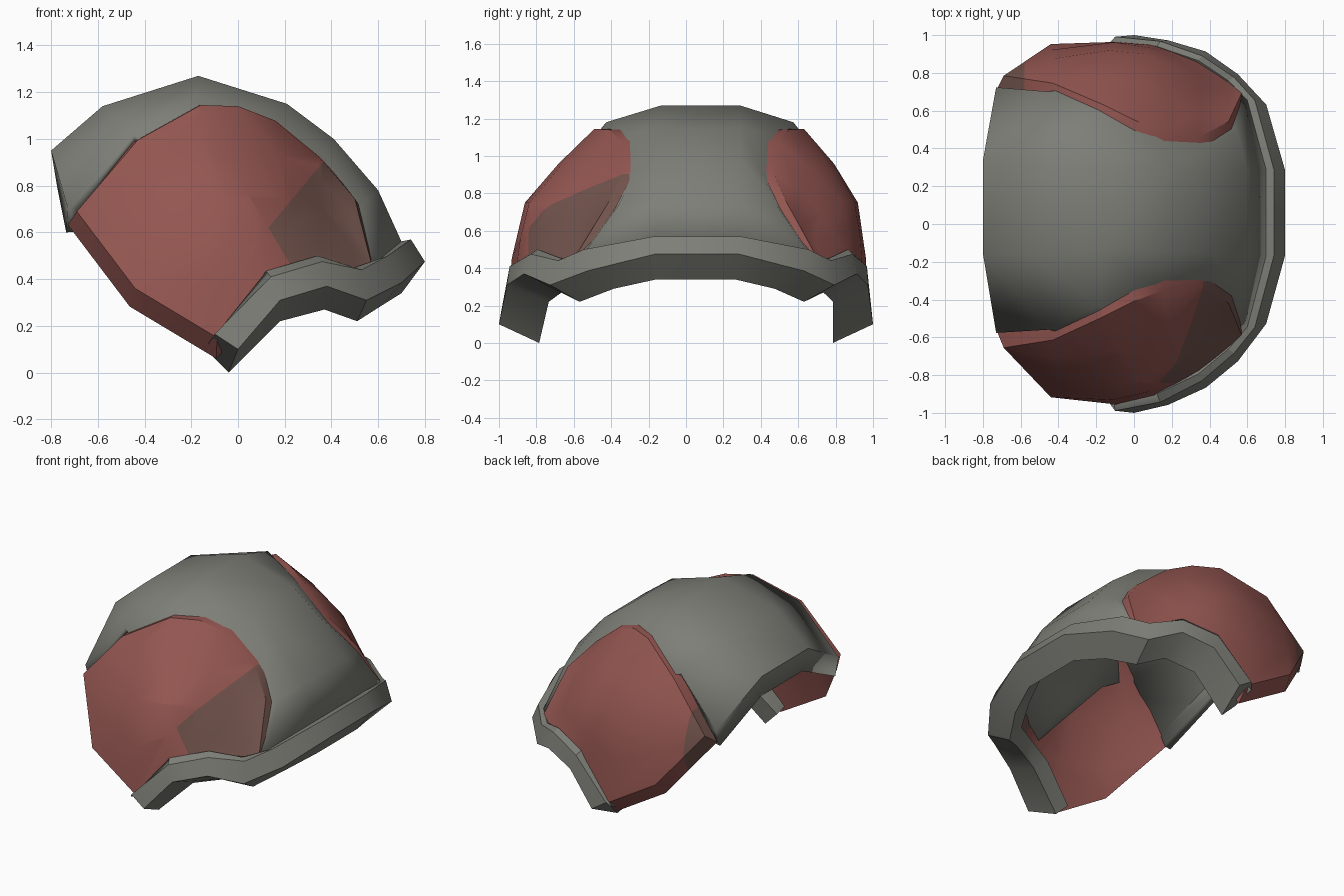
import bpy, bmesh
from math import radians
from mathutils import Vector

cube = bpy.data.objects.get("Cube")
if cube:
    bpy.data.objects.remove(cube, do_unlink=True)


def material(name, rgb):
    m = bpy.data.materials.new(name)
    m.use_nodes = True
    m.diffuse_color = (*rgb, 1)
    m.node_tree.nodes["Principled BSDF"].inputs["Base Color"].default_value = (*rgb, 1)
    return m


grey = material("warm grey", (.21, .21, .187))
red = material("dull red", (.295, .093, .082))
brown = material("worn brown", (.165, .085, .071))


def place(p, side):
    """Put a half-shell point on one side, with the slight lean of the crown."""
    x, h, z = p
    lean = (.075 - .02 * x) * (1 - h ** 4) * min(1, z / .4)
    return Vector((x, side * h + lean, z))


def skin(bm, rows, closed=False):
    """Fill faces between neighbouring rows; shorter rows fan to their end."""
    for a, b in zip(rows, rows[1:]):
        n = max(len(a), len(b))
        for j in range(n if closed else n - 1):
            k = (j + 1) % n
            quad = []
            for row, i in ((a, j), (a, k), (b, k), (b, j)):
                v = row[min(i, len(row) - 1)]
                if v not in quad:
                    quad.append(v)
            if len(quad) > 2:
                bm.faces.new(quad)


def finish(bm, name, mats, smooth=32, thickness=0):
    bmesh.ops.recalc_face_normals(bm, faces=bm.faces[:])
    if thickness and max(bm.faces, key=lambda f: f.calc_center_median().z).normal.z < 0:
        bmesh.ops.reverse_faces(bm, faces=bm.faces[:])
    me = bpy.data.meshes.new(name)
    bm.to_mesh(me)
    bm.free()
    ob = bpy.data.objects.new(name, me)
    bpy.context.collection.objects.link(ob)
    for m in mats:
        me.materials.append(m)
    bpy.ops.object.select_all(action='DESELECT')
    ob.select_set(True)
    bpy.context.view_layer.objects.active = ob
    bpy.ops.object.shade_smooth_by_angle(angle=radians(smooth))
    if thickness:
        mod = ob.modifiers.new("Thickness", 'SOLIDIFY')
        mod.thickness = thickness
        mod.offset = -1


# Crown shell: rows from the turned-in back lip to the front, middle strip outwards
crown = [
    [(-.775, .22, .8), (-.735, .61, .6)],
    [(-.8, .245, .95), (-.73, .65, .71)],
    [(-.58, .24, 1.14), (-.45, .63, 1.02)],
    [(-.17, .21, 1.27), (-.18, .5, 1.18), (-.22, .68, .9)],
    [(.21, .22, 1.15), (.1, .38, 1.12), (0, .73, .74), (.15, .88, .45)],
    [(.41, .22, 1.0), (.38, .33, .93), (.28, .6, .75), (.3, .82, .47)],
    [(.6, .22, .78), (.55, .42, .74), (.49, .5, .64), (.5, .7, .45)],
    [(.7, .23, .56), (.6, .6, .48)],
]
bm = bmesh.new()
half = {s: [[bm.verts.new(place(p, s)) for p in row] for row in crown] for s in (-1, 1)}
skin(bm, [[r[0] for r in half[-1]], [r[0] for r in half[1]]])
for s in (-1, 1):
    skin(bm, half[s])
finish(bm, "crown_shell", [grey], 40, .05)

# Brow rim: five-sided sections from the middle to the cheek tip
rim = [
    [(.69, .23, .56), (.74, .23, .57), (.8, .225, .475), (.7, .21, .34), (.62, .2, .43)],
    [(.6, .6, .48), (.64, .6, .5), (.7, .58, .385), (.62, .43, .29), (.53, .42, .38)],
    [(.5, .71, .45), (.53, .73, .44), (.55, .76, .31), (.51, .6, .22), (.43, .6, .33)],
    [(.34, .83, .5), (.36, .86, .475), (.38, .89, .37), (.37, .7, .27), (.3, .7, .37)],
    [(.12, .92, .435), (.14, .955, .41), (.18, .965, .31), (.18, .76, .22), (.08, .76, .3)],
    [(-.125, .96, .13), (-.1, .99, .165), (0, 1, .1), (-.04, .785, 0), (-.13, .79, .09)],
]
bm = bmesh.new()
path = [(-1, r) for r in reversed(rim)] + [(1, r) for r in rim]
sections = [[bm.verts.new(place(p, s)) for p in r] for s, r in path]
skin(bm, sections, closed=True)
for end in (sections[0], sections[-1]):
    bm.faces.new(end)
finish(bm, "brow_rim", [grey])

# Side plates: columns from back to front, each from top edge to bottom edge
plate = [
    [(-.69, .72, .69)],
    [(-.43, .68, .995), (-.44, .83, .72), (-.44, .935, .36)],
    [(-.16, .56, 1.145), (-.13, .89, .75), (-.09, .96, .15)],
    [(0, .48, 1.14), (.05, .87, .75), (.12, .93, .36)],
    [(.155, .42, 1.08), (.2, .79, .75), (.22, .88, .44)],
    [(.345, .395, .925), (.36, .66, .70), (.34, .82, .48)],
    [(.5, .48, .745), (.5, .57, .6), (.5, .7, .45)],
    [(.57, .64, .47)],
]


def bulged(col):
    """Add a pushed-out point between neighbouring points of a column."""
    pts = [Vector(p) for p in col]
    out = pts[:1]
    for a, b in zip(pts, pts[1:]):
        mid = (a + b) / 2
        push = (a - b).length ** 2 * .06
        out += [mid + (mid - Vector((0, 0, .3))).normalized() * push, b]
    return out


def inner(p):
    """Back of the plate: sunk inwards, a little wider and lower at the bottom."""
    drop = .03 if p.z > .8 else .06
    return Vector((-.05 + (p.x + .05) * 1.06, p.y - .085, .65 + (p.z - .65) * 1.06 - drop))


# Cuts that bound the worn patch of each plate: point and outward normal
patches = {
    -1: [((.13, 0, .62), (-1.2, 0, 1)), ((.13, 0, .62), (-1, 0, -.6))],
    1: [((-.58, 0, 0), (1, 0, 0))],
}

for side, name in ((-1, "front_side_plate"), (1, "back_side_plate")):
    bm = bmesh.new()
    back = {}
    cols = []
    for col in plate:
        verts = []
        for p in bulged(col):
            v = bm.verts.new(place(p, side))
            back[v] = bm.verts.new(place(inner(p), side))
            verts.append(v)
        cols.append(verts)
    skin(bm, cols)
    edges = [e.verts[:] for e in bm.edges if e.is_boundary]
    skin(bm, [[back[v] for v in c] for c in cols])
    for a, b in edges:
        bm.faces.new((a, b, back[b], back[a]))
    for co, no in patches[side]:
        bmesh.ops.bisect_plane(bm, geom=bm.verts[:] + bm.edges[:] + bm.faces[:],
                               plane_co=co, plane_no=no)
    for f in bm.faces:
        c = f.calc_center_median()
        if all((c - Vector(co)).dot(Vector(no)) < 0 for co, no in patches[side]):
            f.material_index = 1
    finish(bm, name, [red, brown])
